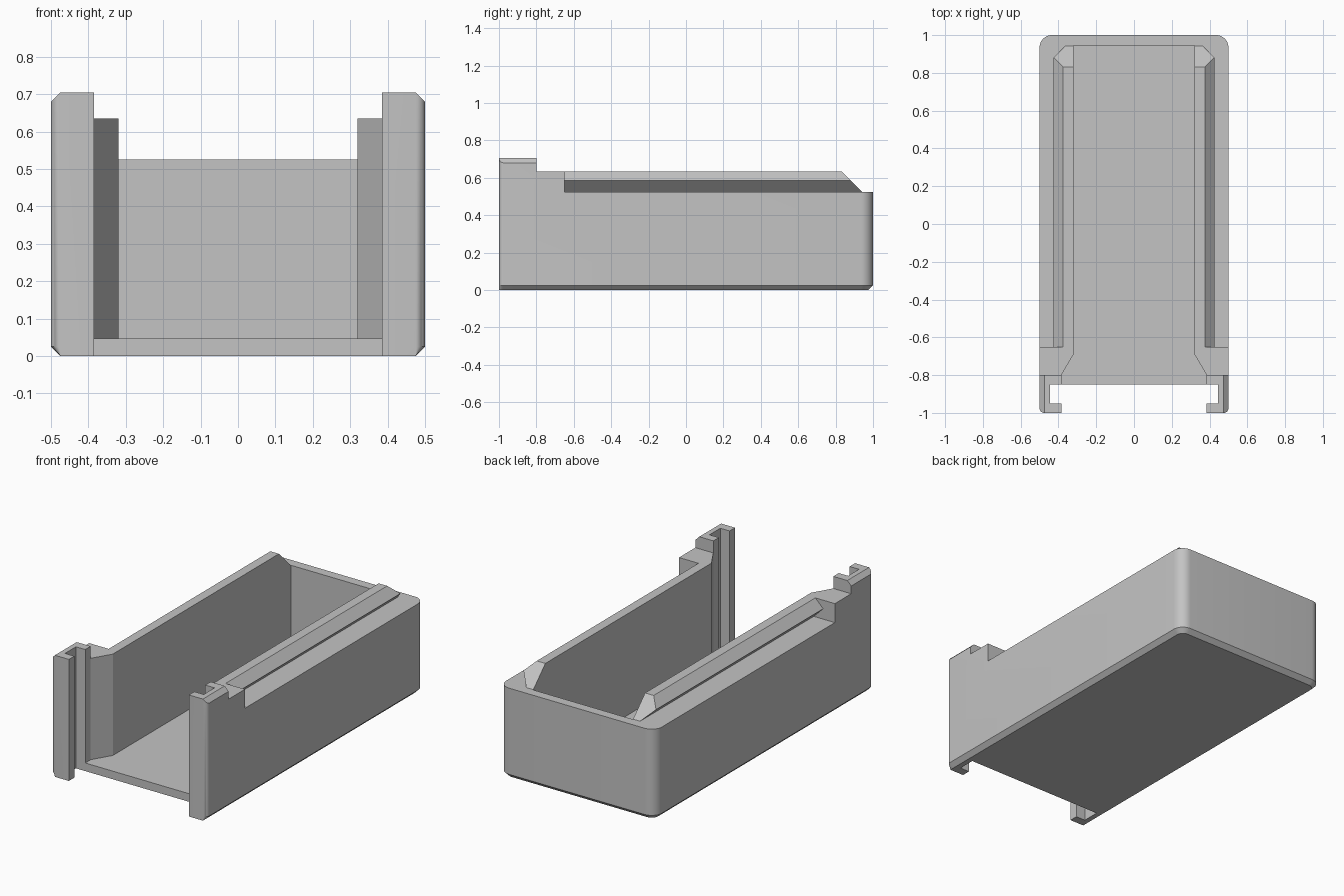
import bpy, bmesh
from math import sin, cos, pi
from mathutils import Vector

cube = bpy.data.objects.get("Cube")
if cube:
    bpy.data.objects.remove(cube, do_unlink=True)

grey = bpy.data.materials.new("light grey plastic")
grey.use_nodes = True
colour = (0.55, 0.55, 0.55, 1)
grey.diffuse_color = colour
grey.node_tree.nodes["Principled BSDF"].inputs["Base Color"].default_value = colour


def loft(name, rings):
    """Closed solid through matching rings of points."""
    bm = bmesh.new()
    loops = [[bm.verts.new(p) for p in ring] for ring in rings]
    n = len(loops[0])
    for low, high in zip(loops, loops[1:]):
        for i in range(n):
            j = (i + 1) % n
            bm.faces.new((low[i], low[j], high[j], high[i]))
    bm.faces.new(loops[0][::-1])
    bm.faces.new(loops[-1])
    bmesh.ops.recalc_face_normals(bm, faces=bm.faces)
    mesh = bpy.data.meshes.new(name)
    bm.to_mesh(mesh)
    bm.free()
    mesh.materials.append(grey)
    obj = bpy.data.objects.new(name, mesh)
    bpy.context.collection.objects.link(obj)
    return obj


def prism(name, profile, axis, start, end):
    """Extrude a 2D profile along the x, y or z axis."""
    def place(p, t):
        q = list(p)
        q.insert(axis, t)
        return Vector(q)
    return loft(name, [[place(p, t) for p in profile] for t in (start, end)])


def mirrored(half):
    return half + [(-x, y) for x, y in reversed(half)]


def cut(target, cutter):
    mod = target.modifiers.new("cut", "BOOLEAN")
    mod.operation, mod.solver, mod.object = "DIFFERENCE", "EXACT", cutter
    bpy.ops.object.select_all(action="DESELECT")
    bpy.context.view_layer.objects.active = target
    target.select_set(True)
    bpy.ops.object.modifier_apply(modifier=mod.name)
    bpy.data.objects.remove(cutter, do_unlink=True)


# Outer block: rounded upright corners, bevelled bottom on sides and back
BEVEL, TOP, STEP, RIM = 0.025, 0.705, 0.635, 0.525
outline, foot = [], []
for radius, cy, first in ((BEVEL, -1 + BEVEL, -pi / 2), (0.065, 0.935, 0)):
    for i in range(11):
        a = first + i * pi / 20
        x, y = 0.5 - radius + radius * cos(a), cy + radius * sin(a)
        outline.append((x, y))
        foot.append((x - BEVEL * cos(a), y - BEVEL * max(sin(a), 0)))
outline, foot = mirrored(outline), mirrored(foot)
body = loft("tray_body", [[(x, y, z) for x, y in ring] for ring, z in
                          ((foot, 0), (outline, BEVEL), (outline, TOP))])

# Cavity, flaring towards the open front
cut(body, prism("cavity_cutter", mirrored(
    [(0.385, -0.9), (0.385, -0.8), (0.32, -0.69), (0.32, 0.945)]), 2, 0.047, 1))

# Front opening with a groove behind each lip
cut(body, prism("groove_cutter", mirrored(
    [(0.385, -1.1), (0.385, -0.95), (0.445, -0.95), (0.445, -0.85)]), 2, -0.2, 1))

# Stepped top edge
cut(body, prism("step_cutter", [(-0.8, STEP), (-0.65, STEP), (-0.65, RIM),
                                (1.2, RIM), (1.2, 1), (-0.8, 1)], 0, -0.7, 0.7))

# Bevelled tops of the front posts
for s in (-1, 1):
    cut(body, prism("post_bevel_cutter", [(s * 0.465, 0.715), (s * 0.51, 0.67),
                                          (s * 0.51, 0.715)], 1, -1.1, -0.75))

# Undercut rails with sloping rear ends
section = [(0.32, RIM), (0.365, RIM), (0.425, 0.585), (0.375, STEP), (0.32, STEP)]
parts = [body]
for side, s in (("left", 1), ("right", -1)):
    parts.append(loft(side + "_rail", [
        [(s * x, -0.65, z) for x, z in section],
        [(s * x, 1.467 - z, z) for x, z in section]]))

# Smooth rounded corners, crisp edges elsewhere
bpy.ops.object.select_all(action="DESELECT")
for obj in parts:
    obj.select_set(True)
bpy.context.view_layer.objects.active = body
bpy.ops.object.shade_smooth_by_angle(angle=pi / 6)
